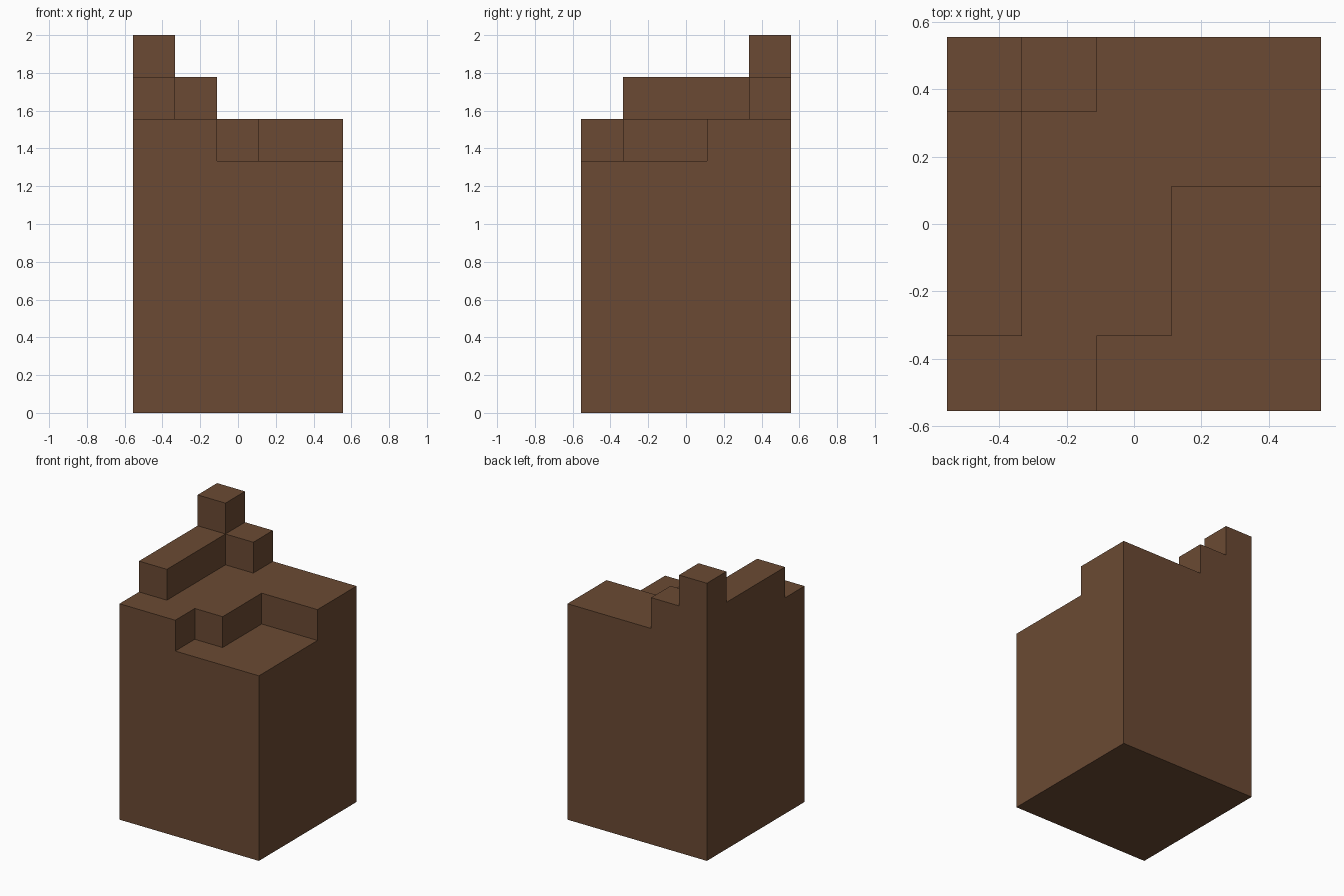
import bpy
import bmesh
import math
from mathutils import Vector

default = bpy.data.objects.get("Cube")
if default:
    bpy.data.objects.remove(default, do_unlink=True)

CELLS = 5            # cells along each side of the footprint
U = 2 / 9            # cell size: the peak is nine cells tall
HALF = CELLS * U / 2

# One brown for the whole block
brown = bpy.data.materials.new("earth_brown")
brown.use_nodes = True
colour = (0.147, 0.0685, 0.0331, 1)
brown.diffuse_color = colour
brown.node_tree.nodes["Principled BSDF"].inputs["Base Color"].default_value = colour


def height(i, j):
    """Height in cells of the column at x index i, y index j."""
    if i == 0 and j == 4:                                # corner peak
        return 9
    if (i == 0 and j >= 1) or (i == 1 and j == 4):       # ridge and its spur
        return 8
    if (i >= 3 and j <= 2) or (i == 2 and j == 0):       # sunken front ledge
        return 6
    return 7                                             # main terrace


def raise_faces(bm, faces, amount):
    """Extrude the faces straight up and return the new top faces."""
    result = bmesh.ops.extrude_face_region(bm, geom=faces)["geom"]
    verts = [g for g in result if isinstance(g, bmesh.types.BMVert)]
    bmesh.ops.translate(bm, verts=verts, vec=Vector((0, 0, amount)))
    return [g for g in result if isinstance(g, bmesh.types.BMFace)]


def column_height(face):
    c = face.calc_center_median()
    return height(int((c.x + HALF) / U), int((c.y + HALF) / U))


# Body first, then each terrace step raised from the one below
bm = bmesh.new()
bmesh.ops.create_grid(bm, x_segments=CELLS, y_segments=CELLS, size=HALF)
top = raise_faces(bm, bm.faces[:], 6 * U)
for level in (6, 7, 8):
    top = raise_faces(bm, [f for f in top if column_height(f) > level], U)

# Merge coplanar cells into clean flat faces
bmesh.ops.recalc_face_normals(bm, faces=bm.faces[:])
bmesh.ops.dissolve_limit(bm, angle_limit=math.radians(1),
                         verts=bm.verts[:], edges=bm.edges[:])

mesh = bpy.data.meshes.new("stepped_block")
bm.to_mesh(mesh)
bm.free()
mesh.materials.append(brown)
block = bpy.data.objects.new("stepped_block", mesh)
bpy.context.collection.objects.link(block)
